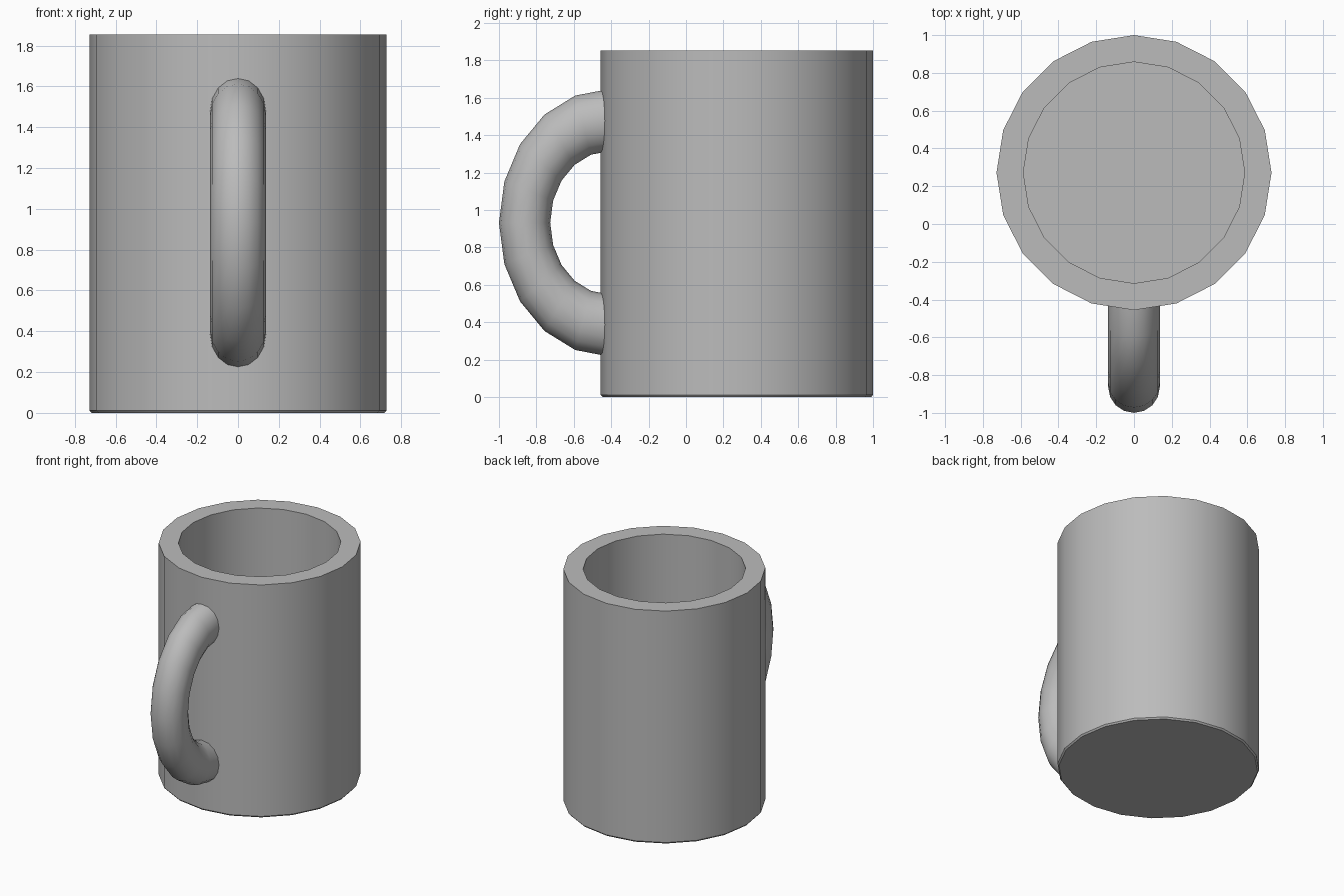
import bpy
import bmesh
from math import cos, sin, pi, radians

cube = bpy.data.objects.get("Cube")
if cube:
    bpy.data.objects.remove(cube, do_unlink=True)

grey = bpy.data.materials.new("plain grey")
grey.use_nodes = True
colour = (0.5, 0.5, 0.5, 1)
grey.diffuse_color = colour
grey.node_tree.nodes["Principled BSDF"].inputs["Base Color"].default_value = colour


def loft(name, rings, closed, angle):
    """Skin a list of rings of points and cap both ends."""
    bm = bmesh.new()
    loops = [[bm.verts.new(p) for p in ring] for ring in rings]
    for a, b in zip(loops, loops[1:]):
        for i in range(len(a)):
            j = (i + 1) % len(a)
            bm.faces.new((a[i], a[j], b[j], b[i]))
    if closed:
        bm.faces.new(loops[0])
        bm.faces.new(loops[-1])
    bmesh.ops.recalc_face_normals(bm, faces=bm.faces)
    mesh = bpy.data.meshes.new(name)
    bm.to_mesh(mesh)
    bm.free()
    mesh.materials.append(grey)
    obj = bpy.data.objects.new(name, mesh)
    bpy.context.collection.objects.link(obj)
    bpy.ops.object.select_all(action='DESELECT')
    obj.select_set(True)
    bpy.context.view_layer.objects.active = obj
    bpy.ops.object.shade_smooth_by_angle(angle=radians(angle))
    return obj


# Hollow cup: outer wall with a tiny bottom chamfer, rim, inner wall and floor
SIDES = 20
CUP_Y = 0.272
profile = [(0.718, 0), (0.728, 0.012), (0.728, 1.853), (0.586, 1.853), (0.586, 0.145)]
cup_rings = [[(r * cos(2 * pi * i / SIDES), CUP_Y + r * sin(2 * pi * i / SIDES), z)
              for i in range(SIDES)] for r, z in profile]
loft("cup", cup_rings, True, 30)

# Handle: half of a ring stretched upwards, its ends buried in the cup wall
MAJOR, MINOR, STRETCH = 0.453, 0.137, 1.212
STEPS, ROUND = 10, 16
handle_rings = []
for s in range(STEPS + 1):
    turn = pi * s / STEPS - pi / 2
    ring = []
    for i in range(ROUND):
        a = 2 * pi * i / ROUND
        reach = MAJOR + MINOR * cos(a)
        ring.append((MINOR * sin(a), -0.41 - reach * cos(turn),
                     0.932 + STRETCH * reach * sin(turn)))
    handle_rings.append(ring)
loft("handle", handle_rings, True, 40)
